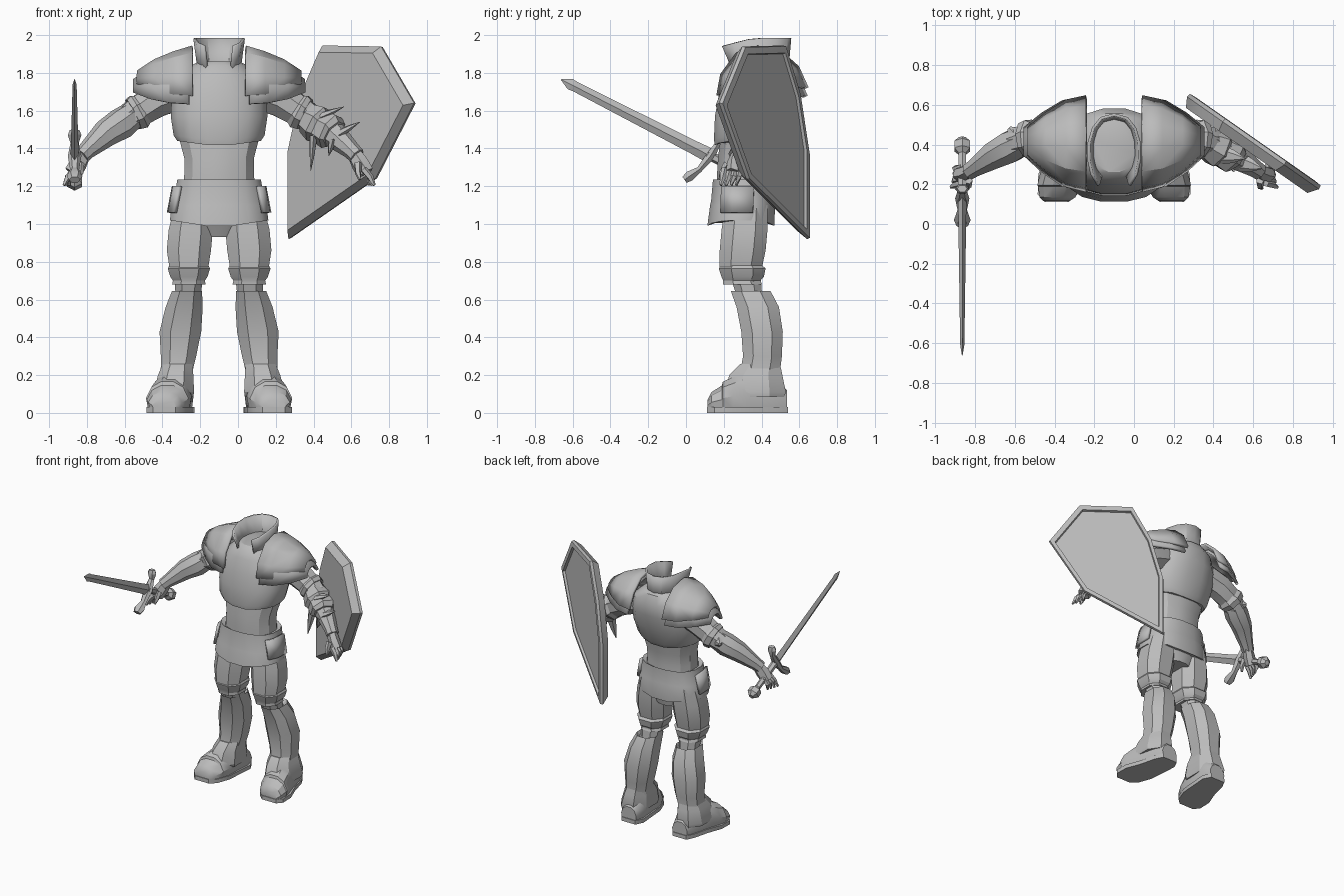
import bpy, bmesh, math
from mathutils import Vector as V

MID = -0.10                      # symmetry plane of the body
steel = bpy.data.materials.new("plain grey steel")
steel.diffuse_color = (0.5, 0.5, 0.5, 1)


def loft(name, rings, closed=True, cap=True, thick=0, angle=32):
    """Skin a list of equal-length rings of points."""
    bm = bmesh.new()
    rows = [[bm.verts.new(p) for p in r] for r in rings]
    n = len(rows[0])
    for a, b in zip(rows, rows[1:]):
        for i in range(n if closed else n - 1):
            j = (i + 1) % n
            bm.faces.new((a[i], a[j], b[j], b[i]))
    if cap and closed:
        bm.faces.new(rows[0])
        bm.faces.new(rows[-1])
    bmesh.ops.recalc_face_normals(bm, faces=bm.faces)
    for f in bm.faces:
        f.smooth = True
    for e in bm.edges:
        if len(e.link_faces) == 2 and e.calc_face_angle(0) > math.radians(angle):
            e.smooth = False
    me = bpy.data.meshes.new(name)
    bm.to_mesh(me)
    bm.free()
    me.materials.append(steel)
    ob = bpy.data.objects.new(name, me)
    bpy.context.collection.objects.link(ob)
    if thick:
        m = ob.modifiers.new("thickness", 'SOLIDIFY')
        m.thickness = thick
        m.offset = 0
    return ob


def ring(c, a, b, n, turn=0.5, p=0.85):
    out = []
    for i in range(n):
        t = 2 * math.pi * (i + turn) / n
        cx, sy = math.cos(t), math.sin(t)
        out.append(V(c) + V(a) * math.copysign(abs(cx) ** p, cx)
                   + V(b) * math.copysign(abs(sy) ** p, sy))
    return out


def level(z, cx, hx, y0, y1, n=12, dip=0):
    """Horizontal ring; dip lowers it at the middle of front and back."""
    r = ring((cx, (y0 + y1) / 2, z), (hx, 0, 0), (0, (y1 - y0) / 2, 0), n)
    for p in r:
        p.z -= dip * (1 - abs(p.x - cx) / hx)
    return r


def tube(name, pts, n=8, flat=1.0, ref=(0, 0, 1)):
    """Tapered limb through points (x, y, z, radius)."""
    rings = []
    for i, q in enumerate(pts):
        t = V(pts[min(i + 1, len(pts) - 1)][:3]) - V(pts[max(i - 1, 0)][:3])
        t.normalize()
        a = t.cross(V(ref)).normalized()
        rings.append(ring(q[:3], a * q[3] * flat, a.cross(t) * q[3], n, p=1))
    return loft(name, rings)


# Breastplate, waist and skirt
loft("breastplate", [
    level(1.44, MID, .225, .15, .49, 16, .03), level(1.47, MID, .245, .145, .51, 16, .03),
    level(1.57, MID, .26, .15, .55, 16), level(1.68, MID, .255, .17, .58, 16),
    level(1.78, MID, .22, .20, .585, 16), level(1.84, MID, .15, .23, .56, 16),
    level(1.86, MID, .11, .26, .52, 16)])
loft("waist", [level(1.15, MID, .20, .16, .46), level(1.26, MID, .19, .16, .45),
               level(1.35, MID, .19, .165, .46), level(1.46, MID, .22, .18, .48)])
loft("skirt", [level(1.22, MID, .19, .16, .45, 16), level(1.235, MID, .225, .14, .47, 16),
               level(1.12, MID, .245, .13, .47, 16), level(1.10, MID, .255, .125, .475, 16),
               level(1.02, MID, .265, .11, .47, 16, .04)])
loft("hips", [level(.93, MID, .10, .24, .42), level(1.05, MID, .2, .18, .44)])

# Collar, open at the front
collar = []
for z, hx, y0, y1 in ((1.77, .10, .24, .50), (1.87, .115, .20, .54), (1.985, .13, .165, .55)):
    row = []
    for i in range(13):
        t = math.radians(-58 + i * 296 / 12)
        y = (y0 + y1) / 2 + math.sin(t) * (y1 - y0) / 2
        drop = .05 * max(0, -math.sin(t)) * (z > 1.9)
        row.append(V((MID + hx * math.copysign(abs(math.cos(t)) ** .8, math.cos(t)), y, z - drop)))
    collar.append(row)
loft("collar", collar, closed=False, thick=.015)


def pauldron(name, s, inset, drop):
    """Arched shoulder plate tapering outward."""
    inner = ((.17, 1.68), (.19, 1.79), (.27, 1.90), (.38, 1.935), (.50, 1.91), (.59, 1.83), (.64, 1.72))
    rows = []
    for d, k, zc, kz in ((.14, 1, 1.72, 1), (.24, .9, 1.72, .86), (.34, .62, 1.73, .62), (.43, .28, 1.75, .25)):
        rows.append([V((MID + s * (d + inset), .42 + (y - .42) * k * (1 - inset),
                        zc + (z - 1.72) * kz - drop)) for y, z in inner])
    loft(name, rows, closed=False, thick=.02)


for s, side in ((-1, "right"), (1, "left")):
    def L(z, d, h, y0, y1, n=8):
        return level(z, MID + s * d, h, y0, y1, n)

    pauldron(side + "_pauldron", s, 0, 0)
    pauldron(side + "_lower_pauldron", s, .02, .045)

    # Legs
    loft(side + "_thigh", [L(1.10, .14, .10, .20, .44), L(.97, .15, .125, .18, .44),
                           L(.86, .16, .125, .17, .43), L(.77, .16, .11, .17, .41)])
    loft(side + "_knee_band", [L(.79, .16, .105, .19, .40), L(.765, .16, .12, .165, .43),
                               L(.72, .16, .105, .18, .42), L(.70, .16, .09, .19, .40),
                               L(.68, .16, .095, .19, .41)])
    loft(side + "_knee", [L(.60, .165, .07, .27, .41), L(.72, .16, .08, .23, .40)])
    loft(side + "_greave", [L(.62, .17, .07, .26, .42), L(.645, .17, .085, .23, .455),
                            L(.56, .185, .105, .26, .50), L(.43, .205, .118, .285, .52),
                            L(.30, .215, .10, .295, .515), L(.22, .225, .09, .28, .505),
                            L(.12, .23, .095, .26, .52)])
    loft(side + "_ankle_plate", [L(.26, .22, .085, .28, .505), L(.20, .23, .10, .22, .52),
                                 L(.11, .24, .115, .19, .54), L(.085, .24, .11, .21, .53)])

    # Boot and sole, cross sections running toe to heel
    def section(y, d, h, z0, z1):
        x = MID + s * d
        return [V((x + h * a, y, z0 + (z1 - z0) * b)) for a, b in
                ((-.9, 0), (-1, .4), (-.75, .8), (-.3, 1), (.3, 1), (.75, .8), (1, .4), (.9, 0))]
    loft(side + "_boot", [section(.115, .29, .065, .02, .07), section(.135, .285, .09, .02, .11),
                          section(.19, .275, .108, .02, .145), section(.195, .275, .112, .02, .165),
                          section(.25, .26, .114, .02, .19), section(.34, .245, .10, .02, .23),
                          section(.46, .225, .09, .02, .20), section(.535, .22, .065, .02, .12)])
    loft(side + "_sole", [[V((MID + s * (d + h * a), y, z)) for y, d, h in
                           ((.11, .29, .06), (.15, .285, .10), (.25, .265, .117), (.36, .24, .10),
                            (.48, .22, .09), (.54, .22, .06)) for a in (-1,)] +
                          [V((MID + s * (d + h), y, z)) for y, d, h in
                           ((.54, .22, .06), (.48, .22, .09), (.36, .24, .10), (.25, .265, .117),
                            (.15, .285, .10), (.11, .29, .06))] for z in (0, .03)])

    # Hip plate over the thigh
    loft(side + "_tasset", [[V((MID + s * d, y + o, z)) for z, d, o in
                             ((1.20, .235 + g, 0), (1.06, .262 + g, -.005))]
                            for y, g in ((.19, -.03), (.25, 0), (.36, .005))],
         closed=False, thick=.02)

    # Arms
    def P(d, y, z, r):
        return (MID + s * d, y, z, r)
    tube(side + "_upper_arm", [P(.20, .42, 1.70, .10), P(.32, .43, 1.66, .098),
                               P(.42, .43, 1.60, .088), P(.50, .41, 1.55, .075)])
    tube(side + "_elbow_band", [P(.40, .43, 1.61, .085), P(.425, .43, 1.595, .102),
                                P(.455, .425, 1.58, .092)])
    tube(side + "_forearm", [P(.46, .42, 1.575, .076), P(.52, .39, 1.53, .085),
                             P(.60, .35, 1.48, .074), P(.70, .285, 1.39, .048),
                             P(.73, .265, 1.36, .045)])
    tube(side + "_elbow_point", [P(.49, .43, 1.57, .06), P(.51, .465, 1.57, .04), P(.53, .485, 1.57, .01)], 6)

    # Hands with four fingers and a thumb
    tube(side + "_hand", [P(.71, .28, 1.38, .04), P(.745, .26, 1.32, .05),
                          P(.775, .25, 1.27, .048)], 6, .8)
    for i in range(4):
        y = .205 + i * .027
        tube(side + "_finger_%d" % i, [P(.765, y, 1.29, .019), P(.80, y - .008, 1.25, .018),
                                       P(.822 - .01 * i, y - .02, 1.205, .008)], 5)
    tube(side + "_thumb", [P(.735, .22, 1.32, .022), P(.735, .19, 1.27, .017), P(.745, .18, 1.235, .008)], 5)

# Layered guard plates on the shield arm
tube("left_cuff", [(.37, .41, 1.56, .085), (.42, .385, 1.53, .105), (.44, .375, 1.515, .09),
                   (.49, .35, 1.49, .10), (.51, .335, 1.475, .08)], 7)
for i, (a, b) in enumerate((((.44, .35, 1.57), (.56, .33, 1.62)), ((.54, .31, 1.48), (.645, .28, 1.54)),
                            ((.40, .35, 1.46), (.385, .31, 1.28)), ((.50, .31, 1.44), (.48, .29, 1.36)))):
    m = (V(a) + V(b)) / 2
    tube("left_guard_spike_%d" % i, [(*a, .05), (*m, .033), (*b, .003)], 6, .45, (0, 1, .1))

# Shield: bevelled back, raised rim and sunken outer panel
outline = ((.45, 1.945), (.76, 1.94), (.935, 1.64), (.73, 1.24), (.27, .92), (.27, 1.37), (.34, 1.69))
normal = V((.58, .815, 0))
centre = V((.56, .454, 1.50))
base = [V((x, .645 - .70 * (x - .27), z)) for x, z in outline]
loft("shield", [[centre + (p - centre) * k + normal * o for p in base] for k, o in
                ((.92, -.055), (1, -.005), (.99, .015), (.91, .017), (.90, .0))], angle=15)
loft("shield_strap", [ring((x, y, z), (.03, -.02, 0), (0, 0, .05), 6) for x, y, z in
                      ((.45, .37, 1.52), (.52, .46, 1.50))])

# Sword
hilt = V((-.865, .13, 1.36))
d, u, w = V((0, -.89, .456)), V((0, .456, .89)), V((1, 0, 0))


def at(a, b, r):
    return (*(hilt + d * a + u * b), r)


loft("sword_blade", [ring(hilt + d * a, u * h, w * t, 4, 0, 1) for a, h, t in
                     ((0, .040, .022), (.1, .036, .02), (.80, .027, .011), (.835, .03, .010), (.888, .003, .002))],
     angle=15)
tube("sword_guard", [at(.065, -.175, .03), at(.05, -.145, .042), at(.02, -.09, .024), at(0, 0, .036),
                     at(-.005, .08, .022), at(.01, .12, .036), at(.02, .145, .025)], 6, .75, (1, 0, 0))
tube("sword_grip", [at(.02, 0, .026), at(-.27, 0, .021)], 6, 1)
tube("sword_pommel", [at(-.25, 0, .02), at(-.275, 0, .045), at(-.315, 0, .045), at(-.34, 0, .02)], 6)
